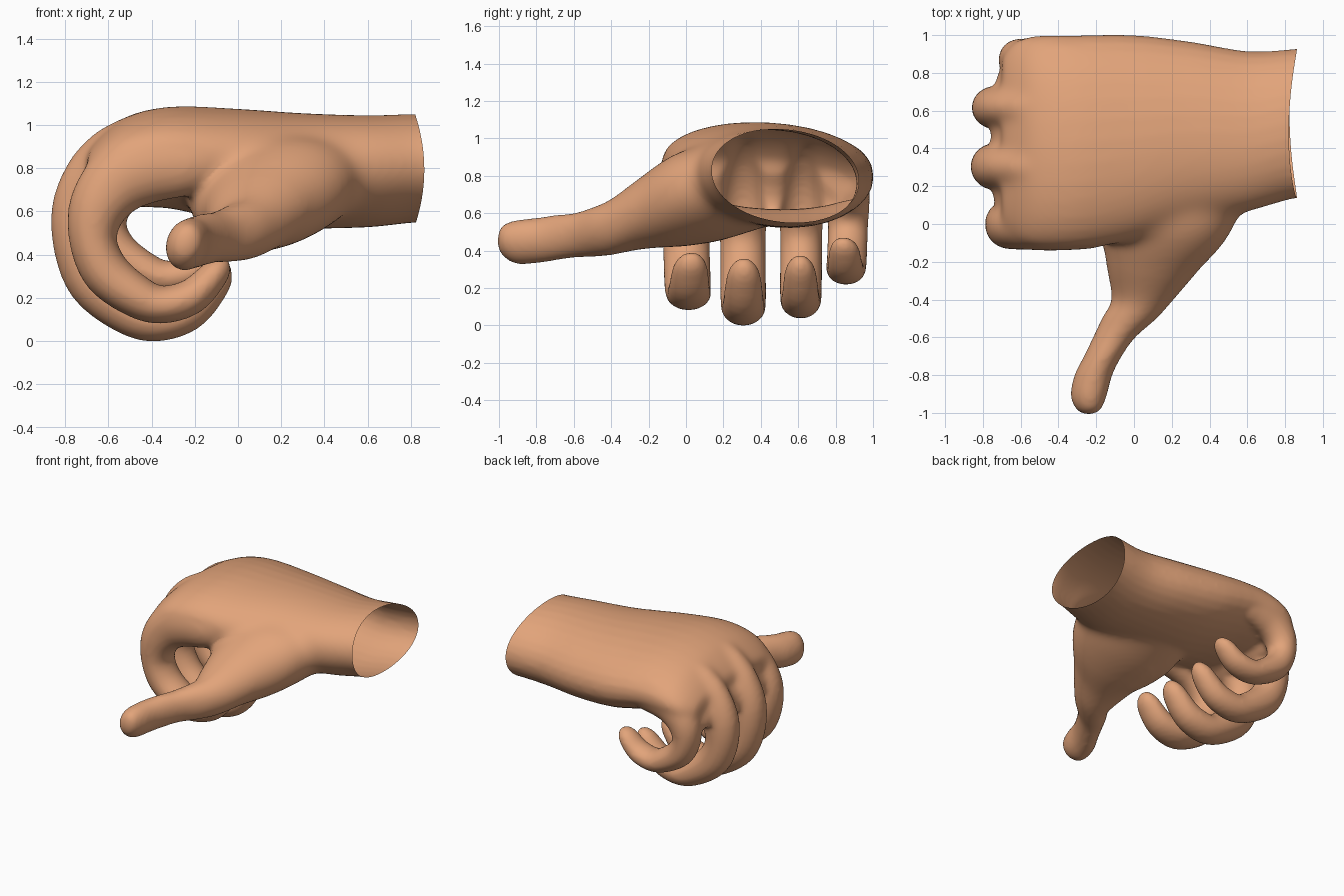
import bpy, bmesh, math
from mathutils import Vector

if "Cube" in bpy.data.objects:
    bpy.data.objects.remove(bpy.data.objects["Cube"])

skin = bpy.data.materials.new("skin tan")
skin.diffuse_color = (0.76, 0.37, 0.195, 1)
skin.use_nodes = True
skin.node_tree.nodes["Principled BSDF"].inputs["Base Color"].default_value = skin.diffuse_color

SIDES = 32
bm = bmesh.new()


def smooth_rows(rows, steps=5):
    """Catmull-Rom interpolation of section rows."""
    out = []
    for i in range(len(rows) - 1):
        p = [rows[max(0, min(len(rows) - 1, i + k))] for k in (-1, 0, 1, 2)]
        for s in range(steps):
            t = s / steps
            out.append([0.5 * (2 * b + (c - a) * t + (2 * a - 5 * b + 4 * c - d) * t * t
                               + (3 * b - a - 3 * c + d) * t ** 3)
                        for a, b, c, d in zip(*p)])
    return out + [list(rows[-1])]


def loft(sections, power=2.0):
    """Skin a list of (centre, axis_u, axis_v) superellipses into a closed tube."""
    def bend(a):
        return math.copysign(abs(a) ** (2 / power), a)
    rings = []
    for c, u, v in sections:
        rings.append([bm.verts.new(c + u * bend(math.cos(2 * math.pi * k / SIDES))
                                   + v * bend(math.sin(2 * math.pi * k / SIDES)))
                      for k in range(SIDES)])
    faces = [bm.faces.new(rings[0]), bm.faces.new(rings[-1])]
    for a, b in zip(rings, rings[1:]):
        for k in range(SIDES):
            j = (k + 1) % SIDES
            faces.append(bm.faces.new((a[k], a[j], b[j], b[k])))
    bmesh.ops.recalc_face_normals(bm, faces=faces)


# palm and wrist: x, y min, y max, z min, z max
palm = [(0.95, .14, .94, .56, 1.055), (0.83, .13, .925, .555, 1.055), (0.6, .06, .915, .535, 1.05),
        (0.3, 0, .965, .53, 1.06), (0, -.09, 1, .55, 1.08), (-.3, -.125, 1, .62, 1.09),
        (-.5, -.125, 1, .63, 1.05), (-.62, -.09, .97, .65, .97), (-.70, .0, .88, .7, .88)]
loft([(Vector((x, (a + b) / 2, (c + d) / 2)),
       Vector((0, (b - a) / 2, -0.03)), Vector((0, 0, (d - c) / 2)))
      for x, a, b, c, d in smooth_rows(palm)], 2.05)

# thumb with its fleshy base: y, x centre, x radius, z min, z max
thumb = [(.45, .22, .34, .55, .88), (.2, .19, .41, .47, .95), (0, .165, .375, .435, .94),
         (-.12, .15, .315, .427, .885), (-.25, .10, .24, .415, .79), (-.4, .045, .165, .385, .68),
         (-.5, -.025, .145, .375, .635), (-.6, -.105, .112, .37, .605), (-.7, -.165, .10, .355, .595),
         (-.8, -.215, .10, .34, .58), (-.91, -.24, .095, .338, .567),
         (-.98, -.24, .065, .38, .54), (-1.006, -.24, .025, .43, .49)]
loft([(Vector((x, y, (a + b) / 2)), Vector((r, 0, r * 0.15)), Vector((0, 0, (b - a) / 2)))
      for y, x, r, a, b in smooth_rows(thumb)])

# curled finger path: x, z, thickness radius, width radius
curl = [(0, .86, .05, .05), (-.2, .83, .14, .11), (-.42, .815, .17, .13), (-.56, .745, .16, .13),
        (-.65, .62, .135, .13), (-.67, .47, .11, .125), (-.61, .325, .11, .125),
        (-.48, .22, .10, .125), (-.36, .175, .088, .12), (-.22, .21, .083, .11),
        (-.12, .305, .07, .095), (-.085, .36, .055, .07), (-.08, .395, .025, .03)]


def sweep(y_root, y_tip, top, s, sx, path, power=2.0):
    """Sweep sections along the curl, scaled in z and x for each finger."""
    rows = smooth_rows([(-.1 + sx * (x + .1), top - s * (.98 - z), r * (0.4 + 0.6 * s), w)
                        for x, z, r, w in path], 4)
    secs = []
    for i, (x, z, r, w) in enumerate(rows):
        p, q = rows[max(i - 1, 0)], rows[min(i + 1, len(rows) - 1)]
        t = Vector((q[0] - p[0], 0, q[1] - p[1])).normalized()
        f = i / (len(rows) - 1)
        secs.append((Vector((x, y_root + (y_tip - y_root) * f, z)),
                     Vector((0, w, 0)), Vector((-t.z, 0, t.x)) * r))
    loft(secs, power)


def finger(y_root, y_tip, top, s, sx, width):
    sweep(y_root, y_tip, top, s, sx, [(x, z, r, w * width) for x, z, r, w in curl])


finger(-.02, .03, .98, 1.0, 1.0, 1.0)       # index
finger(.30, .31, 1.06, 1.19, 1.11, .98)     # middle
finger(.62, .61, 1.03, 1.11, 1.11, .90)     # ring
finger(.885, .84, .945, .80, .90, .86)      # little

# webbing between the knuckles
web = [(-.4, .82, .16, .46), (-.56, .74, .14, .46), (-.63, .65, .115, .45), (-.65, .60, .08, .42)]
sweep(.43, .41, .99, 1.03, 1.04, web, 2.4)

mesh = bpy.data.meshes.new("hand")
bm.to_mesh(mesh)
bm.free()
hand = bpy.data.objects.new("hand", mesh)
bpy.context.collection.objects.link(hand)

# fuse all parts into one soft skin
rm = hand.modifiers.new("fuse", 'REMESH')
rm.mode = 'VOXEL'
rm.voxel_size = 0.016
sm = hand.modifiers.new("soften", 'SMOOTH')
sm.factor = 0.5
sm.iterations = 6
deps = bpy.context.evaluated_depsgraph_get()
fused = bpy.data.meshes.new_from_object(hand.evaluated_get(deps))
hand.modifiers.clear()

# blend the thumb base and the knuckles, cut the wrist open and curve its rim
bm = bmesh.new()
bm.from_mesh(fused)


def blend(centre, size, count):
    """Smooth inside an ellipsoid, shrinking it each pass so the border fades out."""
    for n in range(count):
        k = 1 - 0.5 * n / count
        near = [v for v in bm.verts
                if sum(((a - b) / (s * k)) ** 2 for a, b, s in zip(v.co, centre, size)) < 1
                and not (v.co.x < .05 and v.co.z < .47)]
        bmesh.ops.smooth_vert(bm, verts=near, factor=0.5,
                              use_axis_x=True, use_axis_y=True, use_axis_z=True)


blend((.28, .12, .72), (.65, .42, .7), 45)
blend((-.6, .44, .9), (.5, .9, .32), 16)
bmesh.ops.bisect_plane(bm, geom=bm.verts[:] + bm.edges[:] + bm.faces[:],
                       plane_co=(.862, 0, 0), plane_no=(1, 0, 0), clear_outer=True)
for v in bm.verts:
    if v.co.x > .6:
        v.co.x -= .04 * ((v.co.z - .8) / .25) ** 2 * (v.co.x - .6) / .26
low = min(v.co.z for v in bm.verts)
for v in bm.verts:
    v.co.z -= low
for f in bm.faces:
    f.smooth = True
    f.material_index = 0
bm.to_mesh(fused)
bm.free()
fused.materials.clear()
fused.materials.append(skin)
hand.data = fused
